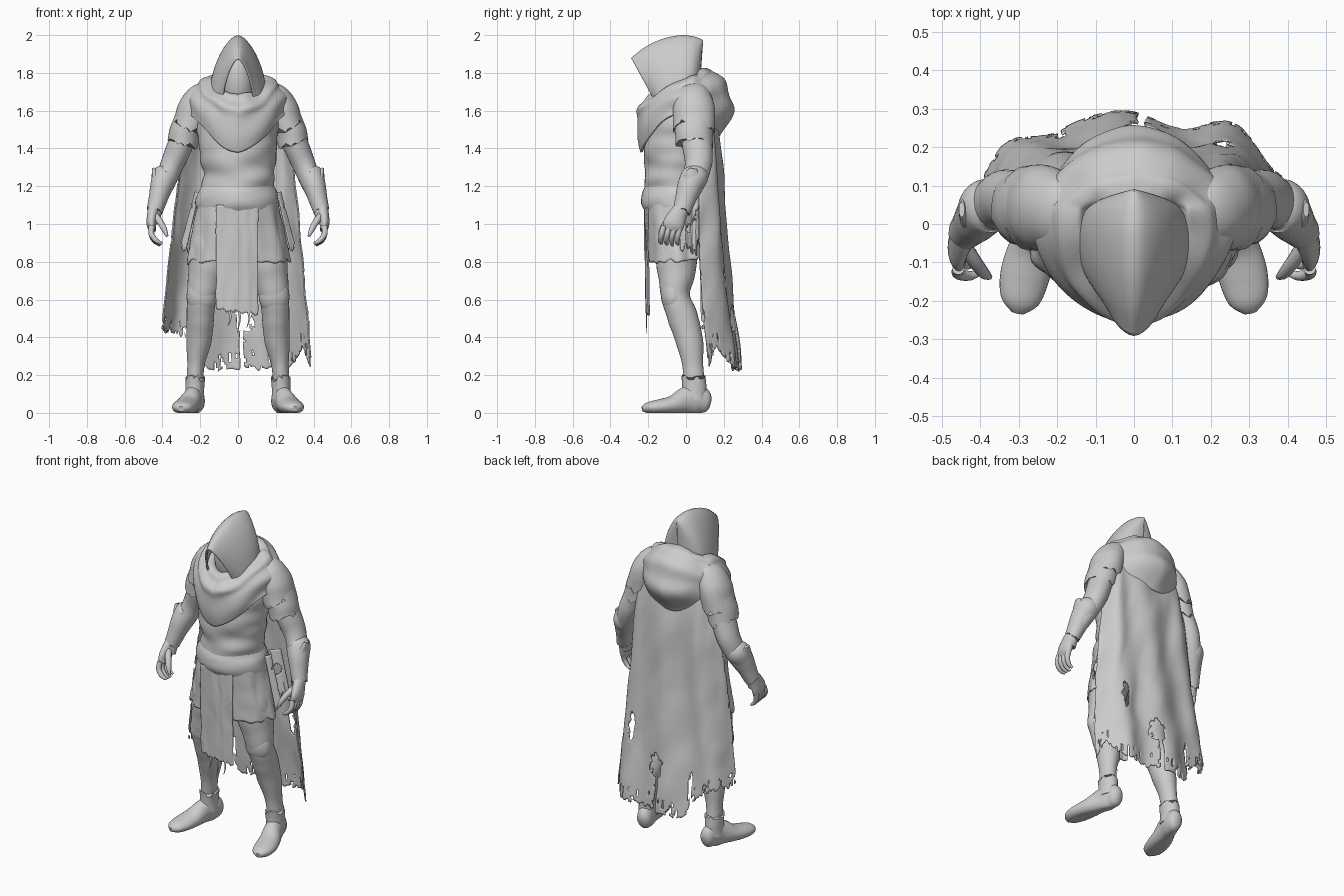
import bpy, bmesh, math
from mathutils import Vector, noise


def curve(t, pts):
    """Smooth interpolation through equally spaced tuples, t in 0..1."""
    n = len(pts) - 1
    i = min(int(t * n), n - 1)
    f = t * n - i
    p = [pts[max(0, min(n, i + k))] for k in (-1, 0, 1, 2)]
    return [b + .5 * f * (c - a + f * (2*a - 5*b + 4*c - d + f * (3*(b - c) + d - a)))
            for a, b, c, d in zip(*p)]


def rnd(x, y=0, z=0):
    return noise.noise(Vector((x, y, z)))


def surface(name, f, nu, nv, closed=False, thick=0, caps=False, keep=None, mirror=False):
    """Mesh from f(u, v); u runs around, v runs along."""
    bm = bmesh.new()
    cols = nu if closed else nu + 1
    rows = [[bm.verts.new(f(i / nu, j / nv)) for i in range(cols)] for j in range(nv + 1)]
    for j in range(nv):
        for i in range(nu):
            k = (i + 1) % cols
            q = (rows[j][i], rows[j][k], rows[j + 1][k], rows[j + 1][i])
            mid = sum((v.co for v in q), Vector()) / 4
            if keep is None or keep(mid, (i + .5) / nu, (j + .5) / nv):
                bm.faces.new(q)
    if caps:
        bm.faces.new(rows[0])
        bm.faces.new(rows[-1])
    bmesh.ops.delete(bm, geom=[v for v in bm.verts if not v.link_faces], context='VERTS')
    bmesh.ops.recalc_face_normals(bm, faces=bm.faces)
    me = bpy.data.meshes.new(name)
    bm.to_mesh(me)
    bm.free()
    ob = bpy.data.objects.new(name, me)
    bpy.context.collection.objects.link(ob)
    if thick:
        m = ob.modifiers.new("thickness", 'SOLIDIFY')
        m.thickness, m.offset = thick, 0
    if mirror:
        ob.modifiers.new("mirror", 'MIRROR')
    bpy.ops.object.select_all(action='DESELECT')
    bpy.context.view_layer.objects.active = ob
    ob.select_set(True)
    bpy.ops.object.shade_smooth_by_angle(angle=math.radians(50))
    return ob


def tube(name, pts, nu=24, nv=24, wave=0, fray=0, mirror=True, floor=False):
    """Loft of ellipses; each point is x, y, z, side radius, depth radius."""
    def f(u, v):
        p = Vector(curve(v, pts)[:3])
        rx, ry = curve(v, pts)[3:]
        t = (Vector(curve(min(1, v + .02), pts)[:3]) - Vector(curve(max(0, v - .02), pts)[:3])).normalized()
        a = (Vector((1, 0, 0)) - t * t.x).normalized()
        b = t.cross(a)
        ang = u * math.tau
        r = a * rx * math.cos(ang) + b * ry * math.sin(ang)
        q = p + r
        q = p + r * (1 + wave * rnd(q.x * 5, q.y * 5, q.z * 13))
        if fray and v > .99:
            q += t * fray * rnd(u * 17, 3.3)
        if floor:
            q.z = max(q.z, 0)
        return q
    return surface(name, f, nu, nv, closed=True, caps=True, mirror=mirror)


# torso with wrinkled tunic
tube("torso", [(0, -.04, .86, .2, .12), (0, -.045, .98, .205, .15), (0, -.05, 1.1, .2, .168),
               (0, -.05, 1.2, .19, .168), (0, -.045, 1.32, .195, .175), (0, -.035, 1.45, .208, .188),
               (0, -.015, 1.58, .22, .18), (0, .01, 1.68, .19, .14), (0, 0, 1.74, .1, .1)],
     48, 60, wave=.09, mirror=False)
tube("waist_sash", [(0, -.05, 1.06, .207, .165), (0, -.05, 1.1, .216, .18),
                    (0, -.05, 1.16, .208, .18), (0, -.05, 1.2, .19, .165)], 48, 16, wave=.07, mirror=False)
# masked head inside the hood
tube("head", [(0, -.03, 1.6, .1, .1), (0, -.045, 1.68, .092, .11), (0, -.06, 1.77, .09, .115),
              (0, -.05, 1.85, .075, .1), (0, -.03, 1.91, .02, .02)], mirror=False)

# pointed hood: arches from the brim to the back of the head
HOOD = [(-.288, 1.875, -.15, 1.63, .08), (-.21, 1.935, -.14, 1.64, .112), (-.12, 1.976, -.1, 1.65, .136),
        (-.03, 1.994, -.04, 1.67, .145), (.03, 1.99, .02, 1.7, .132), (.065, 1.98, .05, 1.72, .1),
        (.082, 1.972, .065, 1.74, .055), (.086, 1.97, .07, 1.75, 0)]


def hood(u, v):
    ay, az, by, bz, w = curve(v, HOOD)
    t = 2 * u - 1
    s = abs(t) ** 1.3
    x = max(w, 0) * math.sin(s * math.pi / 2) ** .6 * math.copysign(1, t)
    return Vector((x, ay + (by - ay) * s, az + (bz - az) * s))


surface("hood", hood, 48, 40, thick=.01)

# draped cowl: profiles (distance, height) for front, side and back
FRONT = [(.13, 1.66), (.18, 1.68), (.235, 1.63), (.255, 1.55), (.235, 1.38)]
SIDE = [(.12, 1.76), (.15, 1.78), (.2, 1.75), (.255, 1.68), (.268, 1.58)]
BACK = [(.06, 1.82), (.12, 1.81), (.185, 1.76), (.25, 1.62), (.17, 1.46)]


def cowl(u, v):
    a = u * math.tau
    c, s = math.cos(a), math.sin(a)
    (fr, fz), (sr, sz), (br, bz) = (curve(v, p) for p in (FRONT, SIDE, BACK))
    wf, wb = max(c, 0) ** (1.2 + 2.5 * v * v), max(-c, 0) ** 1.3
    drape = math.sin(v * 20 - 4 * c) * math.sin(v * math.pi)
    fold = 1 + (.03 + .025 * wb) * drape + .035 * rnd(s * 2, c * 2, v * 5)
    y = (-fr * c if c > 0 else br * (-c) ** 1.3) + .04 * s * s
    return Vector((sr * s * fold * (1 - .2 * wb), y * fold,
                   sz + (fz - sz) * wf + (bz - sz) * wb + .012 * rnd(u * 14, v)))


surface("cowl", cowl, 90, 44, closed=True, thick=.012)

# torn cape
BACKLINE = [(.275,), (.245,), (.215,), (.195,), (.18,), (.14,)]
HEM = [(.43,), (.44,), (.4,), (.25,), (.24,), (.23,), (.25,), (.34,), (.26,)]
HOLES = [(.035, .5, .05, .075), (.02, .33, .014, .15), (.23, .68, .022, .08), (-.19, .4, .012, .09)]


def cape(u, v):
    t = 2 * u - 1
    hem = curve(u, HEM)[0] + .035 * rnd(u * 14, 1.7) + .025 * rnd(u * 45, 9.1)
    z = 1.68 + (hem - 1.68) * v
    k = (1.68 - z) / 1.48
    w = .24 + (.19 if t < 0 else .155) * k ** .75
    y = curve(max(0, min(1, 1 - k)), BACKLINE)[0] - (.09 + .08 * k) * abs(t) ** 2.3
    y += .018 * k ** .6 * math.sin(t * 11 + 2.5 * k) + .012 * rnd(t * 4 + z * 2, z * 3)
    return Vector((w * math.sin(t * 1.45) + .012 * k * rnd(z * 7, t * 3, 2), y, z))


def cape_keep(p, u, v):
    for x, z, rx, rz in HOLES:
        if ((p.x - x) / rx) ** 2 + ((p.z - z) / rz) ** 2 < 1 + .9 * rnd(p.x * 40, p.z * 30):
            return False
    edge = max(v - .93, 0) * 6 + max(abs(2 * u - 1) - .95, 0) * 6
    return edge == 0 or rnd(u * 50, v * 28, 4) < .5 - edge


surface("cape", cape, 110, 120, thick=.008, keep=cape_keep)


# tunic skirt and long front panel
def skirt(u, v):
    a = u * math.tau
    c, s = math.cos(a), math.sin(a)
    z = 1.14 + (.8 + .025 * rnd(u * 22, 5) + .03 * max(-c, 0) - 1.14) * v
    ripple = 1 + .03 * v * math.sin(a * 9) + .03 * rnd(s * 3, c * 3, z * 9)
    y = -c * ((.172 - .02 * v) if c > 0 else .155)
    return Vector(((.205 + .065 * v) * abs(s) ** .8 * math.copysign(1, s) * ripple, -.04 + y * ripple, z))


surface("tunic_skirt", skirt, 90, 30, closed=True, thick=.008)


def panel(u, v):
    t = 2 * u - 1
    z = 1.1 + (.52 + .02 * rnd(u * 9, 2) + .015 * rnd(u * 30, 7) + .03 * (1 - u) - 1.1) * v
    return Vector((-.005 + .11 * t + .006 * rnd(z * 12, t),
                   -.218 + .008 * v + .014 * t * t + .006 * rnd(t * 3, z * 5), z))


surface("front_panel", panel, 44, 50, thick=.008)
for x, z0 in [(-.05, .46), (0, .42), (.05, .45)]:
    tube("loose_thread", [(x, -.208, .56, .008, .003), (x + .01, -.21, .5, .005, .003),
                          (x - .004, -.208, z0, .001, .001)], 6, 8, mirror=False)

# torn cloth hanging from the hips
surface("hip_cloth", lambda u, v: Vector((.205 + .07 * v + .02 * math.sin(u * 8), -.03 + .13 * u,
        1.17 - (.3 + .1 * rnd(u * 7, 3)) * v)), 24, 24, thick=.008, mirror=True,
        keep=lambda p, u, v: rnd(p.y * 22, p.z * 16) < .3)

# legs, knee pads and boots
tube("legs", [(.12, -.04, 1.0, .11, .13), (.145, -.05, .86, .115, .115), (.165, -.05, .74, .1, .1),
              (.19, -.055, .62, .078, .076), (.2, -.015, .5, .073, .08), (.207, .02, .38, .066, .072),
              (.222, .035, .26, .047, .056), (.23, .045, .15, .043, .055), (.23, .045, .06, .045, .055)],
     32, 48, wave=.05)
tube("knee_pads", [(.188, -.07, .7, .06, .03), (.19, -.07, .66, .076, .06), (.192, -.065, .6, .08, .064),
                   (.195, -.045, .54, .06, .05)], 24, 16)
tube("boots", [(.213, .128, .05, .02, .03), (.216, .11, .055, .04, .056), (.226, .06, .07, .048, .078),
               (.243, 0, .065, .052, .072), (.267, -.07, .042, .062, .05), (.285, -.14, .032, .064, .04),
               (.296, -.2, .027, .05, .03), (.302, -.23, .02, .018, .014)], 28, 36, floor=True)
tube("boot_cuffs", [(.23, .045, .07, .054, .066), (.23, .044, .12, .048, .062), (.226, .04, .18, .051, .064)],
     36, 12, wave=.08, fray=.05)

# arms with layered sleeves and flared bracers
tube("arms", [(.19, .05, 1.64, .07, .07), (.255, .05, 1.55, .072, .08), (.305, .06, 1.42, .068, .08),
              (.35, .065, 1.31, .062, .072), (.4, .025, 1.19, .052, .06), (.435, -.02, 1.08, .036, .04),
              (.445, -.04, 1.02, .036, .036)], 28, 40, wave=.04)
tube("lower_sleeves", [(.2, .04, 1.64, .07, .08), (.262, .042, 1.55, .08, .098),
                       (.292, .045, 1.43, .083, .1)], 40, 20, wave=.08, fray=.05)
tube("shoulder_caps", [(.13, .03, 1.71, .03, .05), (.18, .035, 1.68, .074, .095), (.23, .04, 1.61, .088, .112),
                       (.262, .043, 1.51, .092, .112)], 40, 20, wave=.08, fray=.06)
tube("bracers", [(.37, .05, 1.27, .055, .064), (.386, .045, 1.25, .068, .072), (.405, .02, 1.2, .06, .066),
                 (.424, -.003, 1.13, .05, .055), (.441, -.022, 1.07, .043, .047)], 32, 24, fray=.02)
tube("bracer_points", [(.42, .015, 1.16, .03, .045), (.435, .03, 1.24, .022, .045),
                       (.448, .038, 1.295, .008, .02)], 16, 12)

# hands with curled fingers
tube("palms", [(.442, -.02, 1.09, .034, .038), (.452, -.045, 1.045, .03, .048),
               (.458, -.065, 1.0, .026, .056), (.452, -.075, .965, .018, .05)], 20, 16)
for i in range(4):
    y = -.03 - .029 * i
    tube("finger", [(.457, y, .99, .016, .015), (.458, y - .012, .945, .015, .015),
                    (.442 - .004 * i, y - .018, .91, .013, .013),
                    (.42 - .006 * i, y - .012, .885 + .006 * abs(i - 1), .007, .007)], 10, 12)
tube("thumbs", [(.44, -.06, 1.045, .02, .02), (.412, -.1, 1.01, .018, .018),
                (.39, -.128, .97, .015, .015), (.375, -.138, .935, .007, .007)], 12, 12)
